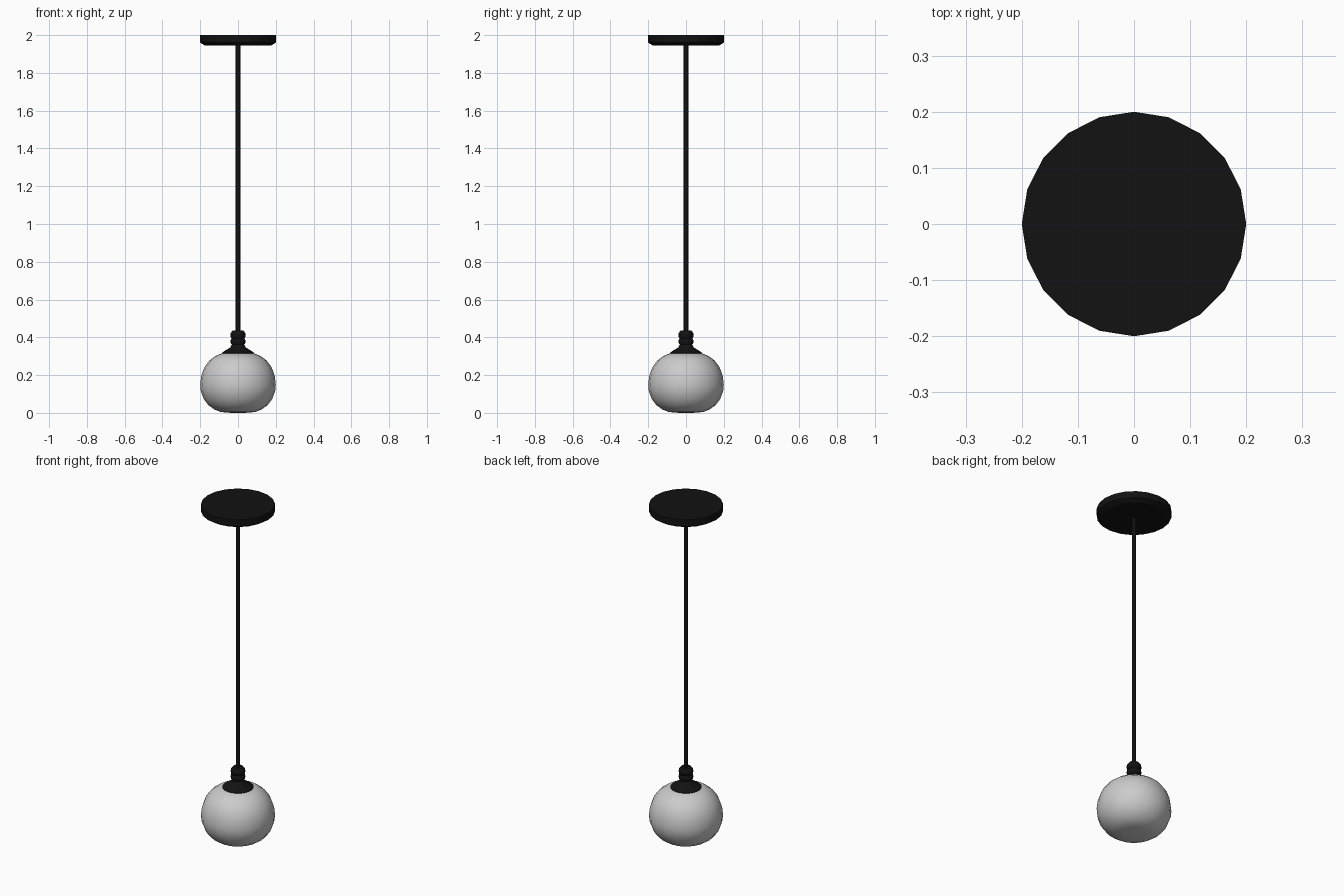
import bpy, math

if "Cube" in bpy.data.objects:
    bpy.data.objects.remove(bpy.data.objects["Cube"])

black = bpy.data.materials.new("black_metal")
black.diffuse_color = (0.006, 0.006, 0.006, 1)
black.use_nodes = True
black.node_tree.nodes["Principled BSDF"].inputs["Base Color"].default_value = black.diffuse_color


def lathe(name, profile, sides, mat=None, angle=35):
    """Revolve (radius, z) points, listed bottom to top, around the z axis."""
    verts, rings, faces = [], [], []
    for r, z in profile:
        n = 1 if r == 0 else sides
        rings.append([len(verts) + i for i in range(n)])
        for i in range(n):
            a = 2 * math.pi * i / sides
            verts.append((r * math.cos(a), r * math.sin(a), z))
    for lo, hi in zip(rings, rings[1:]):
        for i in range(sides):
            j = (i + 1) % sides
            if len(lo) == 1:
                faces.append((lo[0], hi[j], hi[i]))
            elif len(hi) == 1:
                faces.append((lo[i], lo[j], hi[0]))
            else:
                faces.append((lo[i], lo[j], hi[j], hi[i]))
    mesh = bpy.data.meshes.new(name)
    mesh.from_pydata(verts, [], faces)
    mesh.update()
    obj = bpy.data.objects.new(name, mesh)
    bpy.context.collection.objects.link(obj)
    if mat:
        mesh.materials.append(mat)
    bpy.ops.object.select_all(action='DESELECT')
    obj.select_set(True)
    bpy.context.view_layer.objects.active = obj
    bpy.ops.object.shade_smooth_by_angle(angle=math.radians(angle))
    return obj


# Ceiling plate with a chamfered lower rim
lathe("ceiling_plate", [(0, 1.945), (0.175, 1.945), (0.2, 1.96), (0.2, 2.0), (0, 2.0)],
      20, black, 15)

# Hanging rod
lathe("rod", [(0, 0.40), (0.012, 0.40), (0.012, 1.95), (0, 1.95)], 12, black)

# Two stacked rounded collars
for i, (z, h) in enumerate([(0.412, 0.024), (0.378, 0.022)]):
    lathe(f"collar_{i + 1}",
          [(0, z - h), (0.028, z - h), (0.038, z - h * 0.5), (0.04, z),
           (0.038, z + h * 0.5), (0.028, z + h), (0, z + h)], 20, black)

# Flared cap holding the globe
lathe("shade_cap",
      [(0, 0.308), (0.083, 0.308), (0.085, 0.318), (0.065, 0.332),
       (0.042, 0.345), (0.032, 0.362), (0, 0.362)], 20, black)

# Glass globe with flattened base
lathe("globe_shade",
      [(0, 0), (0.06, 0.001), (0.095, 0.006), (0.125, 0.018), (0.157, 0.041),
       (0.182, 0.075), (0.197, 0.115), (0.2, 0.15), (0.195, 0.195),
       (0.179, 0.24), (0.152, 0.277), (0.12, 0.301), (0.083, 0.316), (0, 0.318)],
      20, None, 60)
